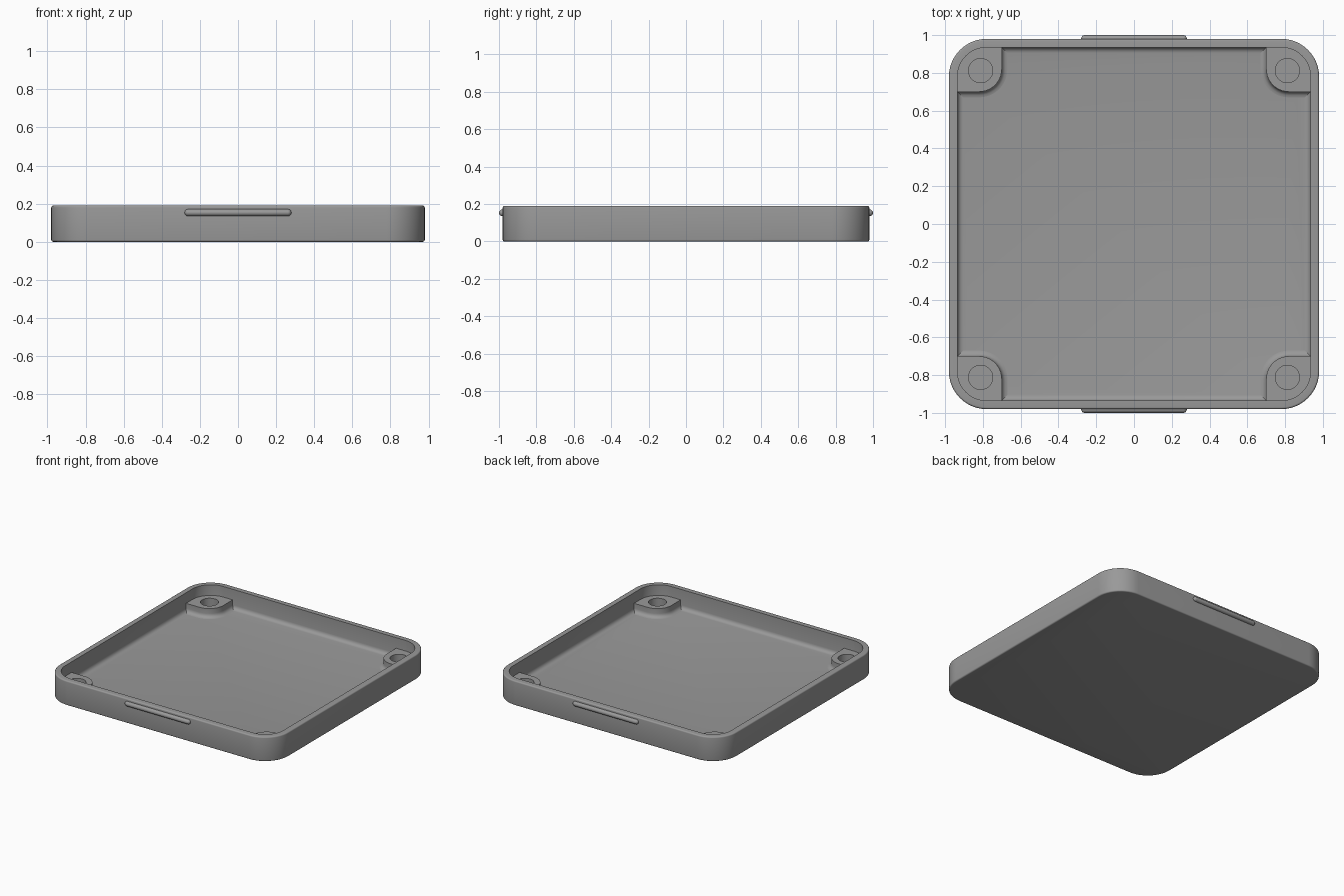
import bpy, bmesh, math
from math import cos, sin, radians, pi

if "Cube" in bpy.data.objects:
    bpy.data.objects.remove(bpy.data.objects["Cube"])

grey = bpy.data.materials.new("grey plastic")
grey.diffuse_color = (0.32, 0.32, 0.32, 1)
grey.use_nodes = True
grey.node_tree.nodes["Principled BSDF"].inputs["Base Color"].default_value = grey.diffuse_color


def arc(cx, cy, r, a0, a1, n):
    return [(cx + r * cos(radians(a0 + (a1 - a0) * i / n)),
             cy + r * sin(radians(a0 + (a1 - a0) * i / n))) for i in range(n + 1)]


def line(p, q, n):
    """Points strictly between p and q."""
    return [(p[0] + (q[0] - p[0]) * i / n, p[1] + (q[1] - p[1]) * i / n) for i in range(1, n)]


def loft(name, rings, cap_start=True, cap_end=True):
    """Skin a stack of closed rings that share one point count."""
    bm = bmesh.new()
    loops = [[bm.verts.new(p) for p in ring] for ring in rings]
    n = len(loops[0])
    for a, b in zip(loops, loops[1:]):
        for i in range(n):
            j = (i + 1) % n
            bm.faces.new((a[i], a[j], b[j], b[i]))
    if cap_start:
        bm.faces.new(loops[0][::-1])
    if cap_end:
        bm.faces.new(loops[-1])
    me = bpy.data.meshes.new(name)
    bm.to_mesh(me)
    bm.free()
    me.materials.append(grey)
    ob = bpy.data.objects.new(name, me)
    bpy.context.collection.objects.link(ob)
    bpy.ops.object.select_all(action='DESELECT')
    ob.select_set(True)
    bpy.context.view_layer.objects.active = ob
    bpy.ops.object.shade_smooth_by_angle(angle=radians(35))
    return ob


def mirror(ob, x, y):
    m = ob.modifiers.new("mirror", 'MIRROR')
    m.use_axis = (x, y, False)
    m.use_mirror_merge = False


RIM, FLOOR, BOSS = 0.19, 0.04, 0.108
C = 0.78                      # centre of the rounded corners
EDGE, FILLET = 0.01, 0.03


def tray_ring(r, z):
    pts = []
    for k, (sx, sy) in enumerate([(1, 1), (-1, 1), (-1, -1), (1, -1)]):
        pts += arc(sx * C, sy * C, r, 90 * k, 90 * k + 90, 12)
    return [(x, y, z) for x, y in pts]


# Tray: outside wall, rim, inside wall and filleted floor as one section
quarter = [i * pi / 8 for i in range(5)]
section = [(0.2 - EDGE + EDGE * sin(a), EDGE - EDGE * cos(a)) for a in quarter]
section += [(0.2 - EDGE + EDGE * cos(a), RIM - EDGE + EDGE * sin(a)) for a in quarter]
section += [(0.155, RIM)]
section += [(0.155 - FILLET + FILLET * cos(a), FLOOR + FILLET - FILLET * sin(a)) for a in quarter]
loft("tray", [tray_ring(r, z) for r, z in section])


# Corner bosses: rounded pad with a flared foot and a blind screw hole
def boss_outline(f):
    lo, hi = 0.70 - f, 0.95
    outer = arc(C, C, hi - C, 0, 90, 10)
    inner = arc(0.82, 0.82, 0.12 + f, 180, 270, 10)
    a, b = (lo, hi), (hi, lo)
    return (outer + line(outer[-1], a, 4) + [a] + line(a, inner[0], 6)
            + inner + line(inner[-1], b, 6) + [b] + line(b, outer[0], 4))


H, HR = 0.812, 0.064


def hole_ring(z):
    out = []
    for x, y in boss_outline(0):
        a = math.atan2(y - H, x - H)
        out.append((H + HR * cos(a), H + HR * sin(a), z))
    return out


foot = [(FILLET * (1 - sin(a)), FLOOR + FILLET * (1 - cos(a))) for a in quarter]
rings = [[(x, y, z) for x, y in boss_outline(f)] for f, z in foot + [(0, BOSS)]]
boss = loft("corner_boss", rings + [hole_ring(BOSS), hole_ring(FLOOR + 0.005)], cap_start=False)
mirror(boss, True, True)

# Snap ridges: round-ended bars half sunk in the front and back walls
R, HALF = 0.0185, 0.28
stations = []
for s in (-1, 1):
    for i in range(6):
        t = radians(5 + 17 * i) if s < 0 else radians(90 - 17 * i)
        stations.append((s * (HALF - R + R * cos(t)), R * sin(t)))
ridge = loft("snap_ridge", [[(x, -0.98 + r * 1.08 * cos(k * pi / 8), 0.153 + r * sin(k * pi / 8))
                             for k in range(16)] for x, r in stations])
mirror(ridge, False, True)
